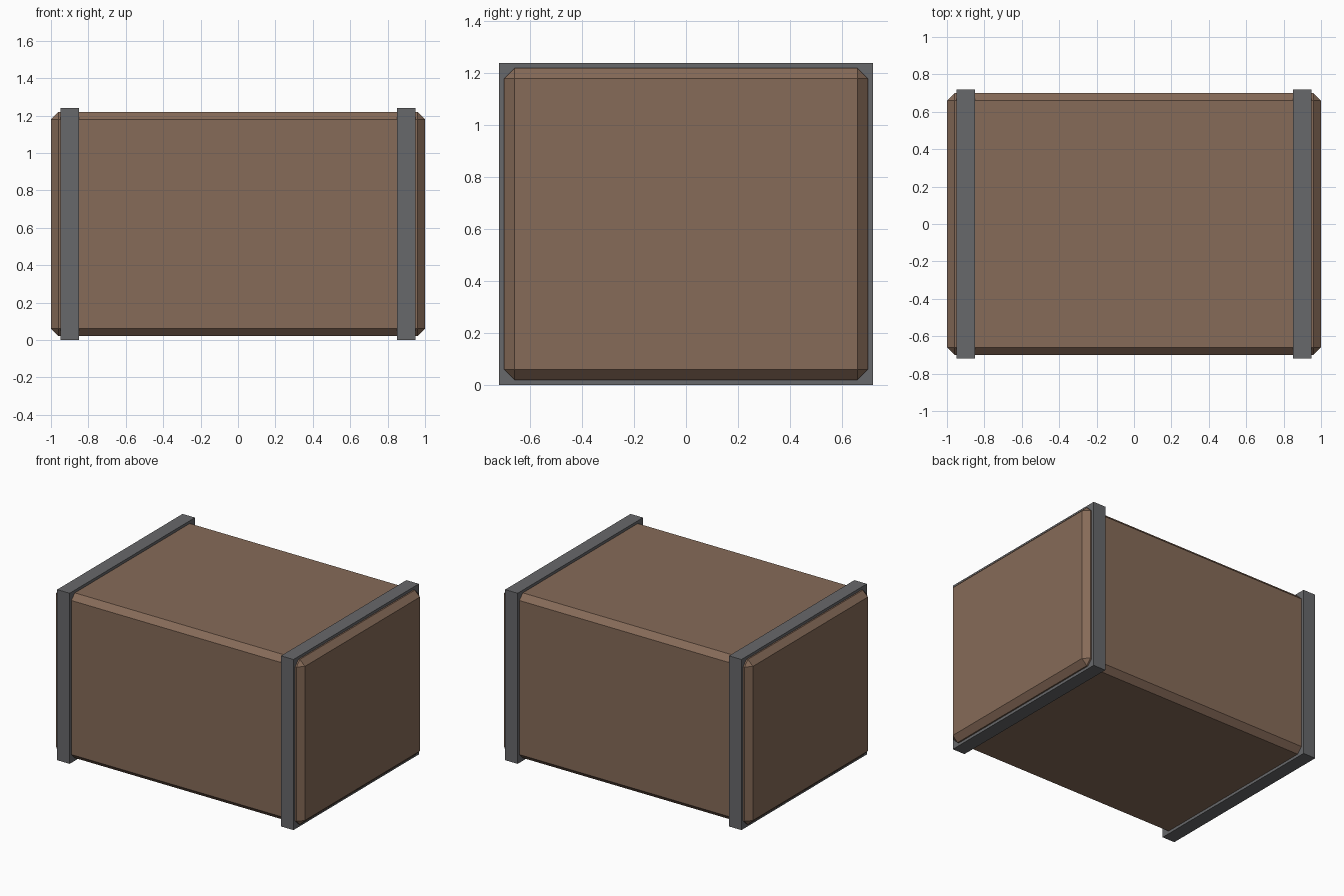
import bpy

if "Cube" in bpy.data.objects:
    bpy.data.objects.remove(bpy.data.objects["Cube"])


def make_material(name, color):
    mat = bpy.data.materials.new(name)
    mat.diffuse_color = (*color, 1.0)
    mat.use_nodes = True
    mat.node_tree.nodes["Principled BSDF"].inputs["Base Color"].default_value = mat.diffuse_color
    return mat


def make_box(name, center, size, mat):
    bpy.ops.mesh.primitive_cube_add(size=1, location=center)
    obj = bpy.context.object
    obj.name = name
    obj.scale = size
    bpy.ops.object.transform_apply(location=False, rotation=False, scale=True)
    obj.data.materials.append(mat)
    return obj


brown = make_material("brown", (0.24, 0.146, 0.098))
grey = make_material("dark grey", (0.137, 0.139, 0.146))

# Crate body with chamfered edges
body = make_box("crate_body", (0, 0, 0.62), (2.0, 1.4, 1.2), brown)
bevel = body.modifiers.new("chamfer", "BEVEL")
bevel.width = 0.04
bevel.segments = 1

# Metal bands standing slightly proud of the body near each end
for side, x in (("left", -0.9), ("right", 0.9)):
    make_box(side + "_band", (x, 0, 0.62), (0.1, 1.44, 1.24), grey)
